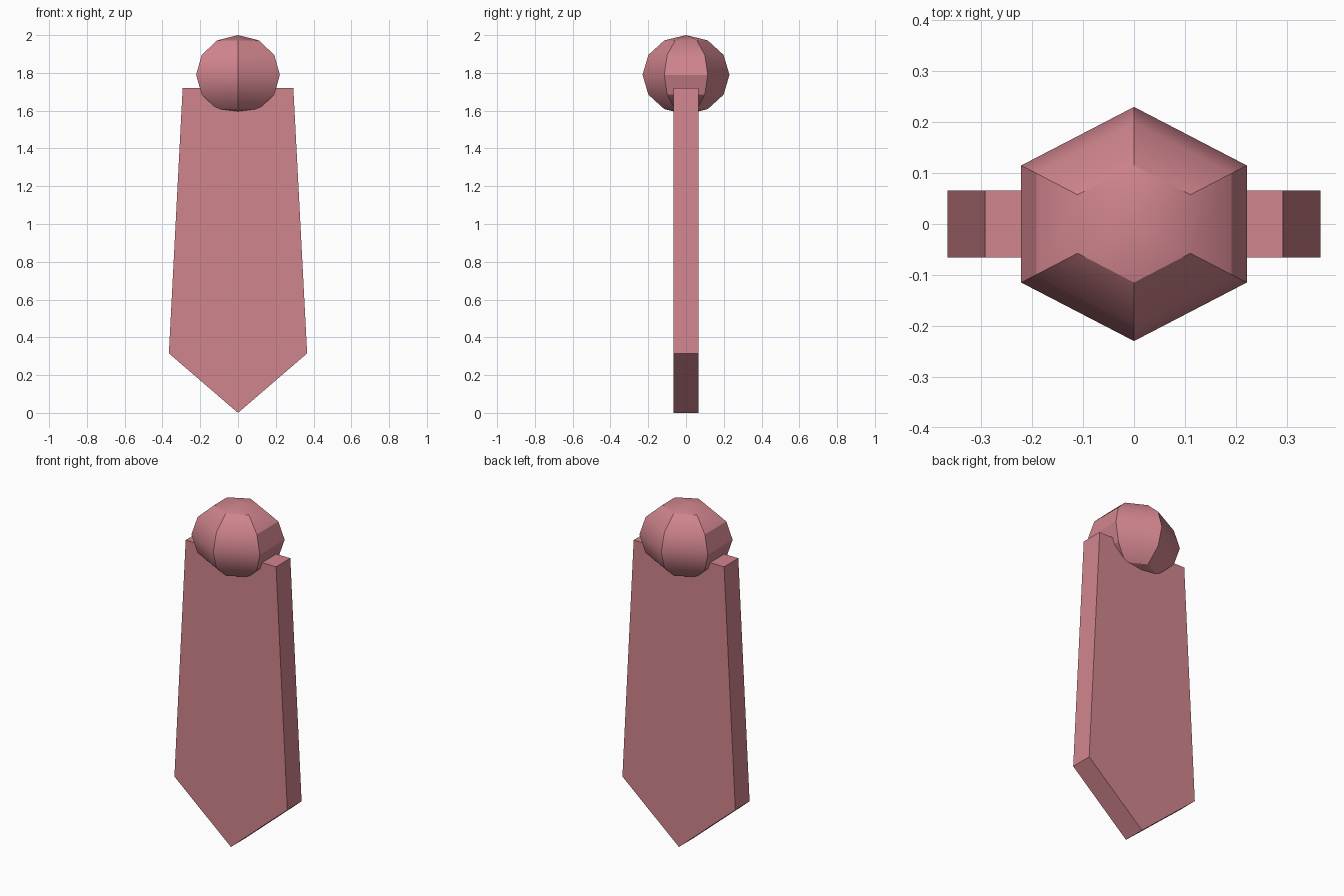
import bpy, bmesh, math

cube = bpy.data.objects.get("Cube")
if cube:
    bpy.data.objects.remove(cube, do_unlink=True)

# Single dusty pink colour
PINK = (0.64, 0.235, 0.27, 1.0)
pink = bpy.data.materials.new("dusty_pink")
pink.use_nodes = True
pink.diffuse_color = PINK
pink.node_tree.nodes["Principled BSDF"].inputs["Base Color"].default_value = PINK


def finish(name, bm):
    """Turn a bmesh into a named, coloured object."""
    bmesh.ops.recalc_face_normals(bm, faces=bm.faces)
    mesh = bpy.data.meshes.new(name)
    bm.to_mesh(mesh)
    bm.free()
    mesh.materials.append(pink)
    obj = bpy.data.objects.new(name, mesh)
    bpy.context.collection.objects.link(obj)
    return obj


# Tapered blade with a pointed lower end, extruded through its thickness
half_depth = 0.066
outline = [(0, 0), (0.366, 0.315), (0.293, 1.72), (-0.293, 1.72), (-0.366, 0.315)]
bm = bmesh.new()
face = bm.faces.new([bm.verts.new((x, -half_depth, z)) for x, z in outline])
side = bmesh.ops.extrude_face_region(bm, geom=[face])
verts = [g for g in side["geom"] if isinstance(g, bmesh.types.BMVert)]
bmesh.ops.translate(bm, verts=verts, vec=(0, 2 * half_depth, 0))
finish("blade", bm)

# Six-sided knot: rings from pole to pole, corners facing front and back
SIDES, RINGS = 6, 6
RX, RY, RZ, MID = 0.256, 0.23, 0.21, 1.79
bm = bmesh.new()
bottom = bm.verts.new((0, 0, MID - RZ))
top = bm.verts.new((0, 0, MID + RZ))
rings = []
for r in range(1, RINGS):
    lat = -math.pi / 2 + math.pi * r / RINGS
    rings.append([bm.verts.new((RX * math.cos(lat) * math.sin(a),
                                RY * math.cos(lat) * math.cos(a),
                                MID + RZ * math.sin(lat)))
                  for a in (math.tau * s / SIDES for s in range(SIDES))])
for s in range(SIDES):
    t = (s + 1) % SIDES
    bm.faces.new((bottom, rings[0][s], rings[0][t]))
    bm.faces.new((top, rings[-1][t], rings[-1][s]))
    for low, high in zip(rings, rings[1:]):
        bm.faces.new((low[s], low[t], high[t], high[s]))
knot = finish("knot", bm)

# Soft bands between the sharp corners
bpy.ops.object.select_all(action='DESELECT')
knot.select_set(True)
bpy.context.view_layer.objects.active = knot
bpy.ops.object.shade_smooth_by_angle(angle=math.radians(30))
